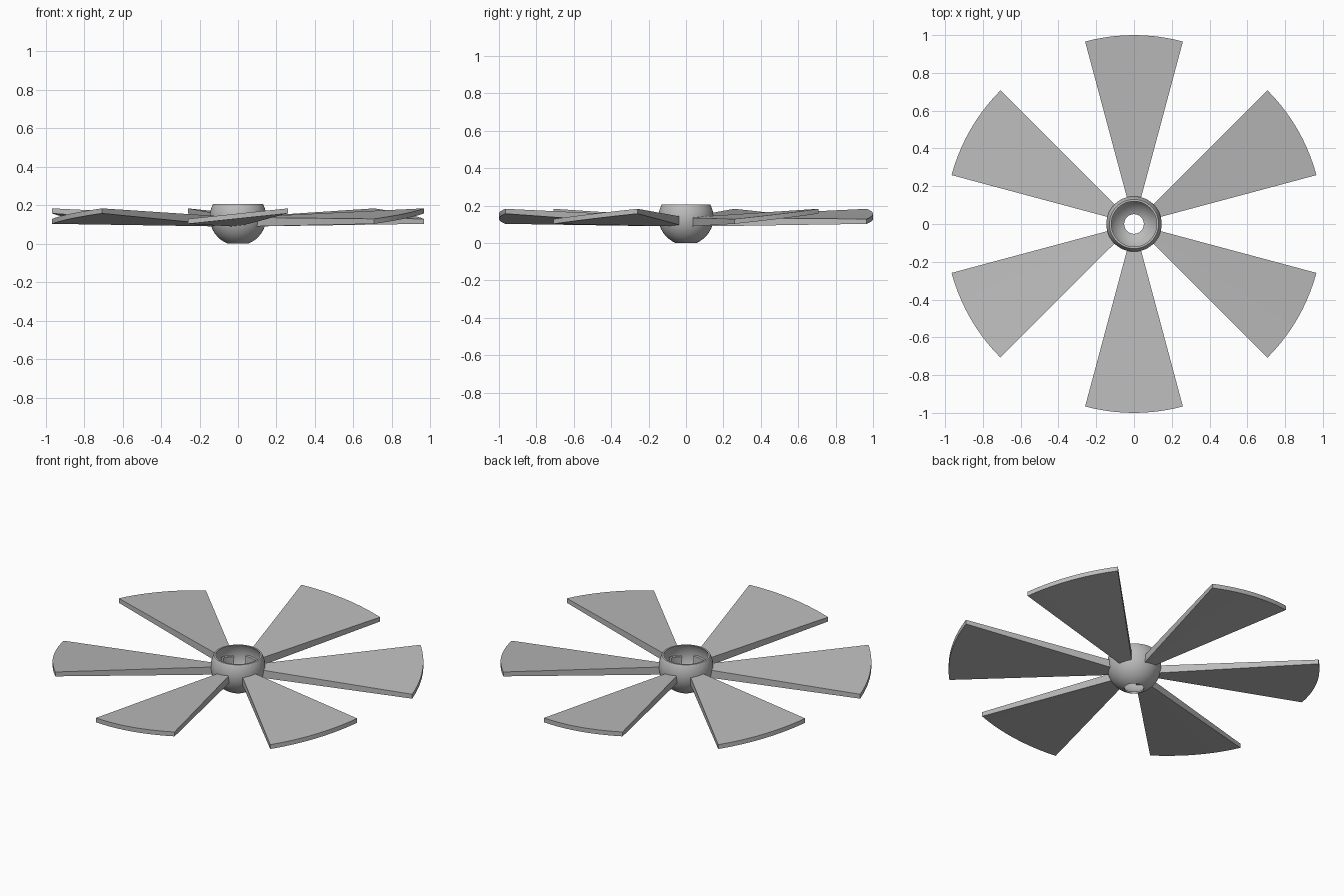
import bpy
import bmesh
from math import sin, cos, radians, sqrt, pi

cube = bpy.data.objects.get("Cube")
if cube:
    bpy.data.objects.remove(cube, do_unlink=True)

grey = bpy.data.materials.new("plain_grey")
grey.use_nodes = True
grey.diffuse_color = (0.5, 0.5, 0.5, 1)
grey.node_tree.nodes["Principled BSDF"].inputs["Base Color"].default_value = (0.5, 0.5, 0.5, 1)


def add_object(name, bm):
    bmesh.ops.recalc_face_normals(bm, faces=bm.faces)
    mesh = bpy.data.meshes.new(name)
    bm.to_mesh(mesh)
    bm.free()
    mesh.materials.append(grey)
    obj = bpy.data.objects.new(name, mesh)
    bpy.context.collection.objects.link(obj)
    bpy.ops.object.select_all(action='DESELECT')
    obj.select_set(True)
    bpy.context.view_layer.objects.active = obj
    bpy.ops.object.shade_smooth_by_angle(angle=radians(30))
    return obj


# Hub: hollow ball cut flat at the top and bottom, with a hole below
CENTRE, TOP, SIDES, RINGS = 0.137, 0.205, 48, 14


def arc(radius, z0, z1):
    zs = [z0 + (z1 - z0) * (1 - cos(pi * i / RINGS)) / 2 for i in range(RINGS + 1)]
    return [(sqrt(radius ** 2 - (z - CENTRE) ** 2), z) for z in zs]


inner_floor = CENTRE - sqrt(0.138 ** 2 - 0.052 ** 2)
profile = arc(0.147, 0, TOP) + arc(0.138, TOP, inner_floor)
bm = bmesh.new()
rings = [[bm.verts.new((r * cos(2 * pi * k / SIDES), r * sin(2 * pi * k / SIDES), z))
          for k in range(SIDES)] for r, z in profile]
for a, b in zip(rings, rings[1:] + rings[:1]):
    for k in range(SIDES):
        j = (k + 1) % SIDES
        bm.faces.new((a[k], a[j], b[j], b[k]))
add_object("hub", bm)

# Blades: pitched sectors, thick at the root and thin at the tip
HALF, STEPS = radians(15), 10
ROOT = (0.122, 0.116, 0.046)   # radius, middle height, thickness
TIP = (1.0, 0.143, 0.026)
PITCH = 0.105                  # rise per unit across the blade


def make_blade(name, heading):
    bm = bmesh.new()

    def row(section, side):
        radius, mid, thick = section
        verts = []
        for i in range(STEPS + 1):
            a = -HALF + 2 * HALF * i / STEPS
            z = mid + side * thick / 2 + PITCH * radius * sin(a)
            verts.append(bm.verts.new((radius * cos(heading + a), radius * sin(heading + a), z)))
        return verts

    loop = [row(ROOT, 1), row(TIP, 1), row(TIP, -1), row(ROOT, -1)]
    for a, b in zip(loop, loop[1:] + loop[:1]):
        for i in range(STEPS):
            bm.faces.new((a[i], a[i + 1], b[i + 1], b[i]))
    for end in (0, STEPS):
        bm.faces.new([r[end] for r in loop])
    add_object(name, bm)


for n in range(6):
    make_blade(f"blade_{n + 1}", radians(30 + 60 * n))
